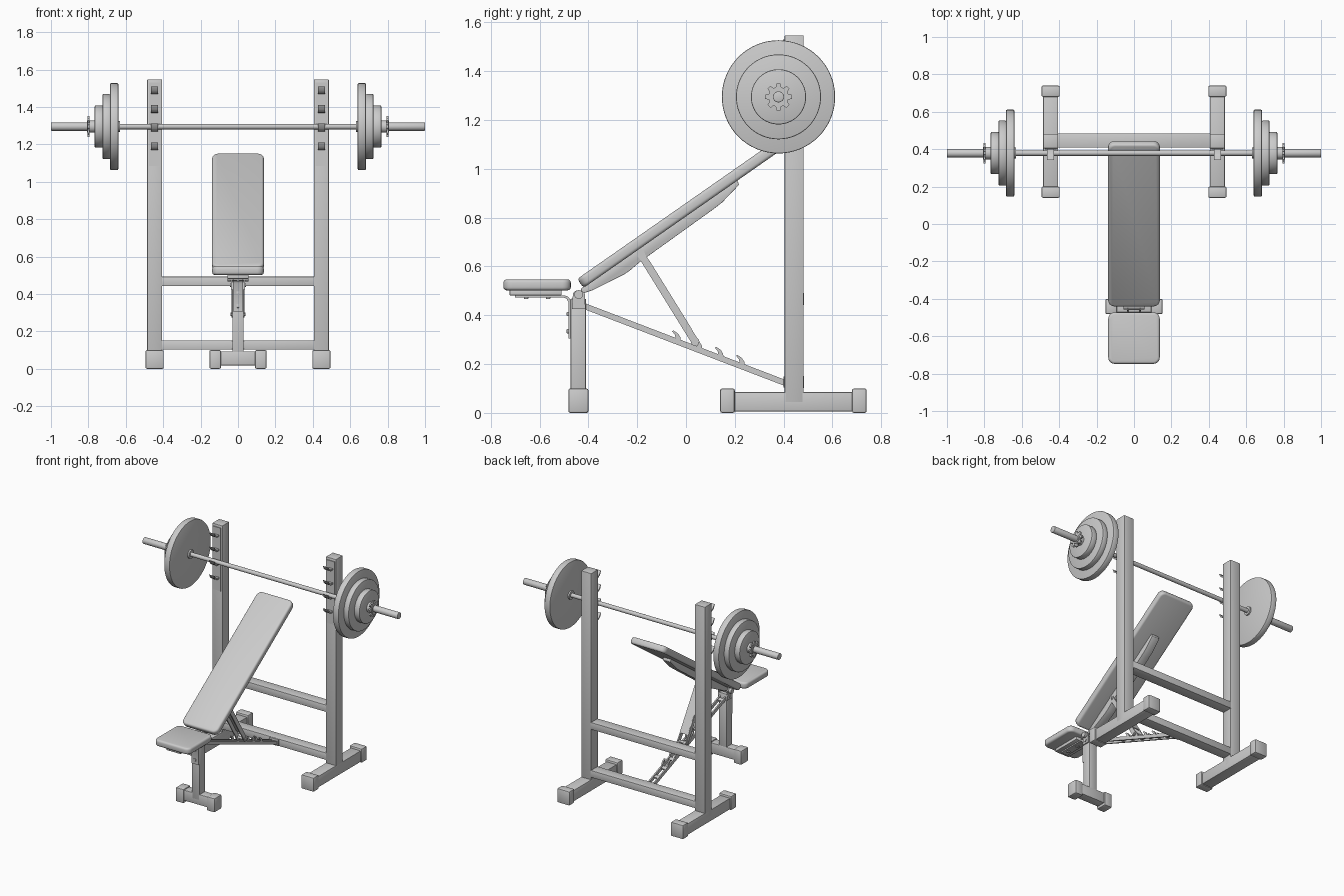
import bpy, bmesh
from math import sin, cos, pi, radians, atan2, hypot
from mathutils import Matrix, Vector

if "Cube" in bpy.data.objects:
    bpy.data.objects.remove(bpy.data.objects["Cube"])


def finish(name, bm):
    bmesh.ops.recalc_face_normals(bm, faces=bm.faces)
    me = bpy.data.meshes.new(name)
    bm.to_mesh(me)
    bm.free()
    ob = bpy.data.objects.new(name, me)
    bpy.context.collection.objects.link(ob)
    return ob


def soften(bm, width, seg=2):
    edges = [e for e in bm.edges if e.calc_face_angle(0) > radians(50)]
    bmesh.ops.bevel(bm, geom=edges, offset=width, segments=seg, profile=0.5, affect='EDGES')


def box(name, x, y, z, bevel=0.0, corner=0.0, rot=None):
    """Box from (min, max) ranges; corner rounds the plan outline, bevel all edges."""
    bm = bmesh.new()
    bmesh.ops.create_cube(bm, size=1)
    size = Vector((x[1] - x[0], y[1] - y[0], z[1] - z[0]))
    mid = Vector((x[0] + x[1], y[0] + y[1], z[0] + z[1])) / 2
    bmesh.ops.scale(bm, vec=size, verts=bm.verts)
    if corner:
        up = [e for e in bm.edges if abs(e.verts[0].co.z - e.verts[1].co.z) > 1e-4]
        bmesh.ops.bevel(bm, geom=up, offset=corner, segments=5, profile=0.5, affect='EDGES')
    if bevel:
        soften(bm, bevel, 3 if corner else 2)
    bm.transform(Matrix.Translation(mid))
    if rot:
        bm.transform(rot)
    return finish(name, bm)


def prism(name, pts, x0, x1, bevel=0.0):
    """Extrude a (y, z) outline from x0 to x1."""
    bm = bmesh.new()
    face = bm.faces.new([bm.verts.new((x0, y, z)) for y, z in pts])
    ext = bmesh.ops.extrude_face_region(bm, geom=[face])
    verts = [g for g in ext['geom'] if isinstance(g, bmesh.types.BMVert)]
    bmesh.ops.translate(bm, vec=(x1 - x0, 0, 0), verts=verts)
    bmesh.ops.recalc_face_normals(bm, faces=bm.faces)
    if bevel:
        soften(bm, bevel)
    return finish(name, bm)


def disc(name, y, z, r, x0, x1, n=32, bevel=0.0):
    pts = [(y + r * cos(2 * pi * i / n), z + r * sin(2 * pi * i / n)) for i in range(n)]
    return prism(name, pts, min(x0, x1), max(x0, x1), bevel)


def beam(name, a, b, w, x0, x1):
    """Flat bar between two (y, z) points, w wide."""
    dy, dz = b[0] - a[0], b[1] - a[1]
    k = w / 2 / hypot(dy, dz)
    ny, nz = -dz * k, dy * k
    return prism(name, [(a[0] + ny, a[1] + nz), (b[0] + ny, b[1] + nz),
                        (b[0] - ny, b[1] - nz), (a[0] - ny, a[1] - nz)], x0, x1)


BAR_Y, BAR_Z = 0.379, 1.295

for s, side in ((-1, "left"), (1, "right")):
    cx = 0.446 * s
    # rack upright and floor foot
    box(side + "_upright", (cx - .04, cx + .04), (.404, .482), (.04, 1.547), .004)
    box(side + "_foot_tube", (cx - .04, cx + .04), (.17, .71), (.006, .085), .004)
    for y0, end in ((.14, "front"), (.68, "rear")):
        box(f"{side}_{end}_foot_cap", (cx - .049, cx + .049), (y0, y0 + .06), (0, .1), .008)
    # hook plate with four bar hooks
    box(side + "_hook_plate", (cx - .031, cx + .031), (.398, .406), (1.083, 1.53))
    for i, z in enumerate((1.19, 1.29, 1.39, 1.49)):
        prism(f"{side}_bar_hook_{i + 1}",
              [(.405, z - .022), (.372, z - .02), (.352, z - .005), (.341, z + .02),
               (.349, z + .016), (.362, z - .002), (.375, z - .0105), (.405, z - .0105)],
              cx - .019, cx + .019)
    # barbell sleeve, weight plates and star collar
    disc(side + "_sleeve", BAR_Y, BAR_Z, .0225, s * .63, s * 1.0, 32, .002)
    disc(side + "_inner_collar", BAR_Y, BAR_Z, .03, s * .63, s * .645)
    for size, r, x0, x1 in (("large", .232, .64, .684), ("medium", .174, .684, .724),
                            ("small", .113, .724, .766)):
        disc(f"{side}_{size}_weight", BAR_Y, BAR_Z, r, s * x0, s * x1, 64, .005)
    disc(side + "_collar_hub", BAR_Y, BAR_Z, .033, s * .766, s * .808)
    star = []
    for i in range(8):
        for d, r in ((-.15, .056), (.15, .056), (.28, .041), (.5, .041)):
            a = 2 * pi * i / 8 + d
            star.append((BAR_Y + r * cos(a), BAR_Z + r * sin(a)))
    prism(side + "_star_collar", star, min(s * .793, s * .804), max(s * .793, s * .804))
    # front foot end cap
    box(side + "_bench_foot_cap", (s * .122 - .031, s * .122 + .031), (-.482, -.4), (0, .1), .008)

disc("barbell_shaft", BAR_Y, BAR_Z, .0145, -.64, .64)

# rack crossbars
box("upper_crossbar", (-.41, .41), (.408, .484), (.442, .492), .003)
box("lower_crossbar", (-.41, .41), (.408, .484), (.102, .152), .003)

# front leg
box("bench_foot_tube", (-.11, .11), (-.473, -.409), (.018, .093), .004)
box("front_leg", (-.03, .03), (-.473, -.41), (.05, .468), .004)
for s in (-1, 1):
    prism("pivot_cheek", [(-.468, .425), (-.412, .425), (-.415, .49), (-.43, .502),
                          (-.45, .502), (-.463, .49)], s * .034 - .004, s * .034 + .004)
disc("pivot_pin", -.44, .485, .018, -.056, .056, 24)
disc("leg_bolt", -.44, .447, .01, -.043, .043, 12)

# seat with base plate, bent strap and bolts
box("seat", (-.138, .138), (-.748, -.472), (.502, .547), .013, .035)
box("seat_base", (-.056, .056), (-.723, -.51), (.481, .505), .004)
prism("seat_strap", [(-.7, .482), (-.5, .482), (-.483, .476), (-.472, .462), (-.472, .305),
                     (-.482, .305), (-.482, .455), (-.49, .468), (-.503, .473), (-.7, .473)],
      -.027, .027)
for z in (.405, .335):
    box("strap_bolt", (-.009, .009), (-.489, -.478), (z - .009, z + .009), .003)
for y in (-.655, -.565):
    box("seat_bolt", (-.009, .009), (y - .009, y + .009), (.467, .475), .002)

# reclined backrest pad, in a frame along its lower face
ANG, AY, AZ = radians(34.9), -.42, .512
tilt = Matrix.Translation((0, AY, AZ)) @ Matrix.Rotation(ANG, 4, 'X')
box("backrest", (-.138, .138), (0, 1.06), (0, .045), .013, .035, tilt)
rail = [(-.02, -.016), (.03, -.03), (.17, -.05), (.2, -.05), (.25, -.045), (.62, -.04),
        (.665, -.038), (.765, -.018), (.77, .004), (-.01, .004)]
prism("backrest_rail", [(AY + u * cos(ANG) - n * sin(ANG), AZ + u * sin(ANG) + n * cos(ANG))
                        for u, n in rail], -.03, .03, .002)

# sloping notched rails from front leg to lower crossbar
P, Q = Vector((-.415, .437)), Vector((.408, .122))
slope = (Q - P).normalized()
for s in (-1, 1):
    x0, x1 = s * .02 - .005, s * .02 + .005
    beam("notched_rail", P, Q, .024, x0, x1)
    for y in (-.035, .053, .14, .227):
        z = P.y + (y - P.x) * slope.y / slope.x
        prism("rail_notch", [(y - .006, z + .004), (y + .014, z), (y + .012, z + .018),
                             (y + .002, z + .034), (y - .016, z + .046), (y - .022, z + .043),
                             (y - .01, z + .028)], x0, x1)
for t in (.03, .36, .48, .59, .7, .8, .9):
    m = P.lerp(Q, t)
    beam("rail_rung", m - slope * .012, m + slope * .012, .012, -.02, .02)
box("rail_mount", (-.035, .035), (.4, .41), (.104, .15), .002)

# folding support strut, a channel with pins at both ends
T, B = Vector((-.186, .652)), Vector((.037, .292))
for s in (-1, 1):
    beam("strut_side", T, B, .03, s * .03 - .004, s * .03 + .004)
off = Vector((.011, .007))
beam("strut_web", T.lerp(B, .1) + off, T.lerp(B, .88) + off, .006, -.03, .03)
for nm, c in (("upper", T), ("lower", B)):
    disc(nm + "_strut_eye_left", c.x, c.y, .0175, -.035, -.026, 24)
    disc(nm + "_strut_eye_right", c.x, c.y, .0175, .026, .035, 24)
    disc(nm + "_strut_pin", c.x, c.y, .009, -.039, .039, 16)

# smooth curved surfaces, keep hard edges
bpy.ops.object.select_all(action='SELECT')
bpy.context.view_layer.objects.active = bpy.data.objects["seat"]
bpy.ops.object.shade_smooth_by_angle(angle=radians(35))
